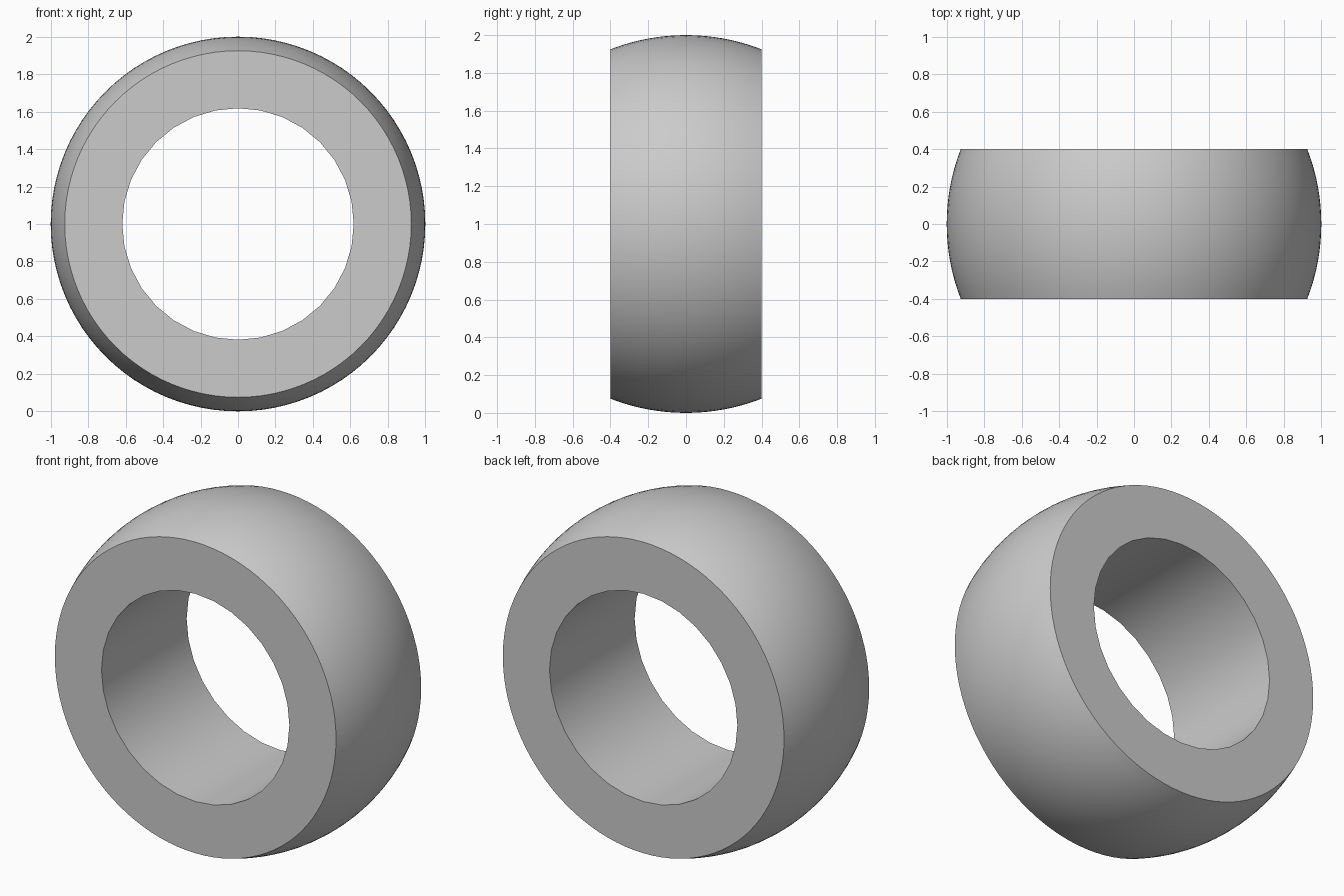
import bpy, bmesh
from math import sin, cos, pi, sqrt, radians

default = bpy.data.objects.get("Cube")
if default:
    bpy.data.objects.remove(default, do_unlink=True)

HALF_WIDTH = 0.4
CROWN_RADIUS = 1.0    # largest radius, at mid width
RIM_RADIUS = 0.925    # outer radius at the flat faces
BORE_RADIUS = 0.618
OUTER_SIDES, BORE_SIDES, CROWN_STEPS = 96, 32, 16

# Colour
grey = bpy.data.materials.new("plain grey")
grey.use_nodes = True
colour = (0.6, 0.6, 0.6, 1)
grey.diffuse_color = colour
grey.node_tree.nodes["Principled BSDF"].inputs["Base Color"].default_value = colour

bm = bmesh.new()


def ring(radius, y, sides):
    angles = [2 * pi * i / sides for i in range(sides)]
    return [bm.verts.new((radius * cos(a), y, 1 + radius * sin(a))) for a in angles]


def band(a, b):
    n = len(a)
    return [bm.faces.new((a[i], a[(i + 1) % n], b[(i + 1) % n], b[i])) for i in range(n)]


# Crowned outer surface: a circular arc swept round the y axis
sag = CROWN_RADIUS - RIM_RADIUS
arc = (HALF_WIDTH ** 2 + sag ** 2) / (2 * sag)
crown = []
for i in range(CROWN_STEPS + 1):
    y = HALF_WIDTH * (2 * i / CROWN_STEPS - 1)
    crown.append(ring(CROWN_RADIUS - arc + sqrt(arc ** 2 - y ** 2), y, OUTER_SIDES))
for a, b in zip(crown, crown[1:]):
    band(a, b)

# Straight bore
bore = [ring(BORE_RADIUS, y, BORE_SIDES) for y in (-HALF_WIDTH, HALF_WIDTH)]
band(*bore)

# Flat annular faces: each bore side meets a run of outer sides
run = OUTER_SIDES // BORE_SIDES
for outer, inner in ((crown[0], bore[0]), (crown[-1], bore[1])):
    for i in range(BORE_SIDES):
        rim = [outer[(i * run + k) % OUTER_SIDES] for k in range(run + 1)]
        bm.faces.new([inner[i]] + rim + [inner[(i + 1) % BORE_SIDES]])

bmesh.ops.recalc_face_normals(bm, faces=bm.faces)
mesh = bpy.data.meshes.new("crowned_ring")
bm.to_mesh(mesh)
bm.free()
mesh.materials.append(grey)
crowned_ring = bpy.data.objects.new("crowned_ring", mesh)
bpy.context.collection.objects.link(crowned_ring)

# Smooth curved walls, sharp rims
bpy.context.view_layer.objects.active = crowned_ring
crowned_ring.select_set(True)
bpy.ops.object.shade_smooth_by_angle(angle=radians(30))
